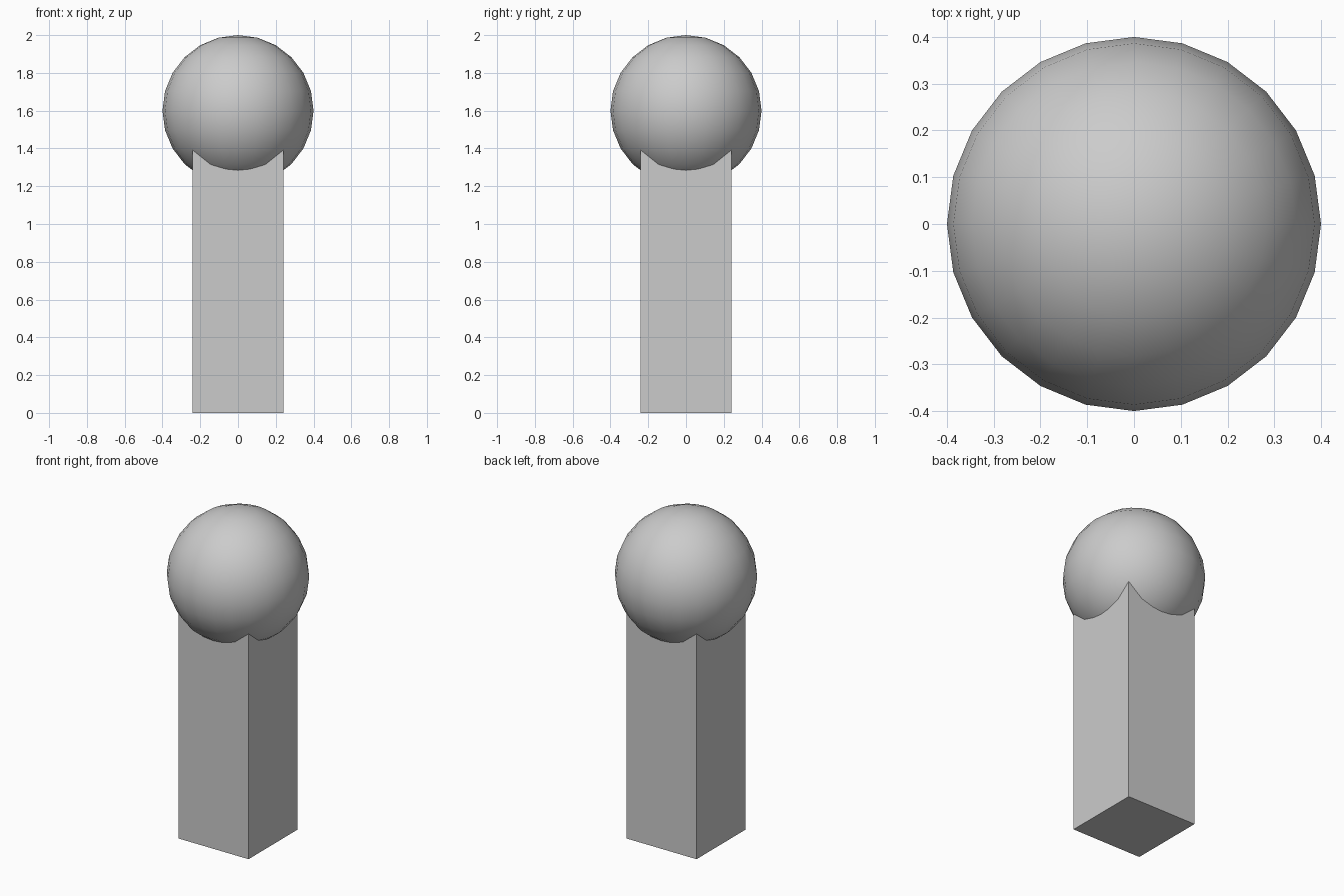
import bpy

if "Cube" in bpy.data.objects:
    bpy.data.objects.remove(bpy.data.objects["Cube"])

POST_WIDTH = 0.48
BALL_RADIUS = 0.4
BALL_CENTRE = 1.6

# Square post, running up into the ball
bpy.ops.mesh.primitive_cube_add(size=1, location=(0, 0, BALL_CENTRE / 2))
post = bpy.context.object
post.name = "post"
post.scale = (POST_WIDTH, POST_WIDTH, BALL_CENTRE)
bpy.ops.object.transform_apply(location=False, rotation=False, scale=True)

# Round ball on top
bpy.ops.mesh.primitive_uv_sphere_add(segments=24, ring_count=12,
                                     radius=BALL_RADIUS,
                                     location=(0, 0, BALL_CENTRE))
ball = bpy.context.object
ball.name = "ball"
bpy.ops.object.shade_smooth()
